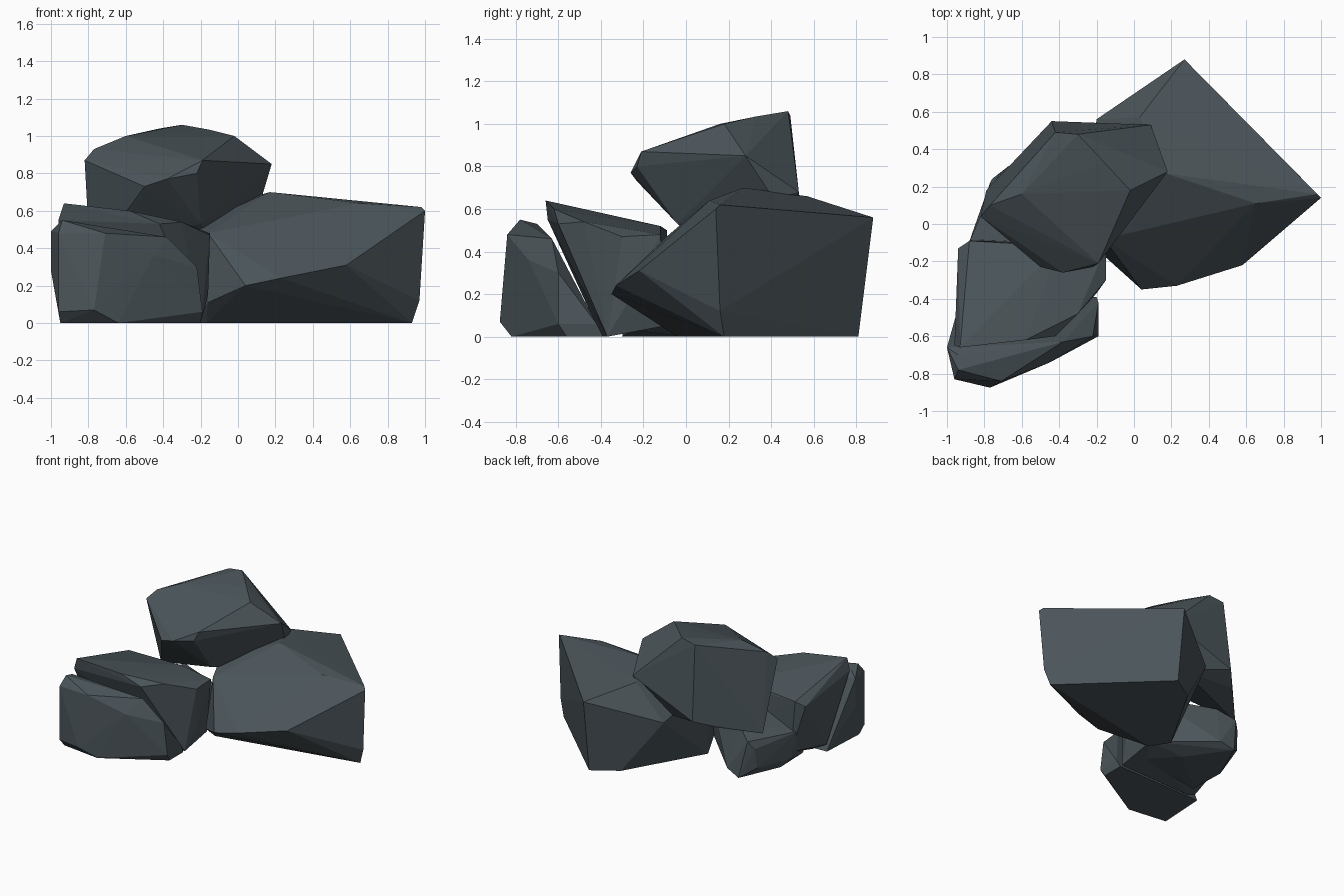
import bpy, bmesh

slate = bpy.data.materials.new("dark_slate")
slate.diffuse_color = (0.07, 0.09, 0.102, 1)


def rock(name, corners):
    """Chipped boulder: convex hull of its corner points."""
    bm = bmesh.new()
    for c in corners:
        bm.verts.new(c)
    bmesh.ops.convex_hull(bm, input=bm.verts[:])
    loose = [v for v in bm.verts if not v.link_faces]
    bmesh.ops.delete(bm, geom=loose, context='VERTS')
    bmesh.ops.recalc_face_normals(bm, faces=bm.faces[:])
    me = bpy.data.meshes.new(name)
    bm.to_mesh(me)
    bm.free()
    me.materials.append(slate)
    ob = bpy.data.objects.new(name, me)
    bpy.context.collection.objects.link(ob)
    return ob


# Large boulder on the right
rock("large_boulder", [
    (0.27, 0.88, 0.56), (1.0, 0.14, 0.60), (0.98, 0.16, 0.62), (0.65, 0.11, 0.64),
    (0.17, 0.27, 0.70), (0.03, 0.57, 0.66), (-0.20, 0.56, 0.40), (-0.24, 0.12, 0.52),
    (-0.16, -0.08, 0.48), (-0.16, -0.17, 0.11), (0.04, -0.35, 0.20), (0.23, -0.33, 0.24),
    (0.58, -0.22, 0.31), (0.97, 0.16, 0.12), (0.93, 0.18, 0.0), (0.27, 0.81, 0.0),
    (0.08, 0.69, 0.0), (-0.26, 0.10, 0.20), (-0.26, 0.10, 0.0), (-0.17, -0.04, 0.0)])

# Boulder resting on top of the others
rock("top_boulder", [
    (-0.82, 0.04, 0.87), (-0.77, 0.10, 0.93), (-0.60, 0.16, 1.00), (-0.42, 0.49, 1.04),
    (-0.30, 0.48, 1.06), (-0.16, 0.33, 1.035), (-0.02, 0.18, 1.00), (0.18, 0.28, 0.85),
    (0.09, 0.53, 0.68), (-0.19, -0.21, 0.87), (-0.38, -0.26, 0.77), (-0.50, -0.23, 0.73),
    (-0.22, -0.23, 0.80), (0.12, 0.41, 0.65), (-0.10, 0.42, 0.40),
    (-0.44, 0.55, 0.47), (-0.55, 0.43, 0.41), (-0.79, 0.18, 0.33), (-0.20, -0.04, 0.53),
    (-0.56, 0.0, 0.49)])

# Leaning block in the middle left
rock("leaning_block", [
    (-0.93, -0.66, 0.64), (-0.96, -0.65, 0.55), (-0.58, -0.62, 0.60), (-0.42, -0.60, 0.53),
    (-0.30, -0.48, 0.54), (-0.15, -0.30, 0.47), (-0.15, -0.12, 0.48), (-0.40, -0.12, 0.52),
    (-0.88, -0.09, 0.50), (-0.94, -0.13, 0.46), (-0.92, -0.42, 0.05), (-0.82, -0.39, 0.0),
    (-0.20, -0.37, 0.0), (-0.16, -0.28, 0.15), (-0.20, -0.10, 0.05), (-0.85, -0.08, 0.10)])

# Slab leaning against the front of the block
rock("front_slab", [
    (-1.0, -0.66, 0.49), (-0.94, -0.78, 0.55), (-0.94, -0.70, 0.53), (-0.96, -0.83, 0.48),
    (-0.71, -0.84, 0.48), (-0.77, -0.875, 0.07), (-0.96, -0.83, 0.06), (-1.0, -0.66, 0.28),
    (-0.38, -0.63, 0.46), (-0.45, -0.74, 0.36), (-0.22, -0.60, 0.30), (-0.19, -0.60, 0.06),
    (-0.19, -0.42, 0.06), (-0.20, -0.39, 0.0), (-0.20, -0.56, 0.0), (-0.64, -0.82, 0.0),
    (-0.95, -0.78, 0.0), (-0.93, -0.41, 0.0)])

# Small stone at the back left
rock("small_stone", [
    (-0.89, -0.12, 0.26), (-0.88, -0.28, 0.20), (-0.86, -0.05, 0.06), (-0.76, 0.24, 0.22),
    (-0.77, 0.22, 0.07), (-0.72, 0.27, 0.28), (-0.67, 0.31, 0.0), (-0.56, 0.29, 0.04),
    (-0.60, 0.20, 0.36), (-0.38, 0.02, 0.40), (-0.30, -0.08, 0.45), (-0.45, 0.0, 0.0),
    (-0.50, -0.15, 0.42), (-0.81, -0.01, 0.0), (-0.80, -0.30, 0.0), (-0.20, -0.02, 0.40),
    (-0.20, -0.06, 0.06), (-0.28, -0.25, 0.03)])
